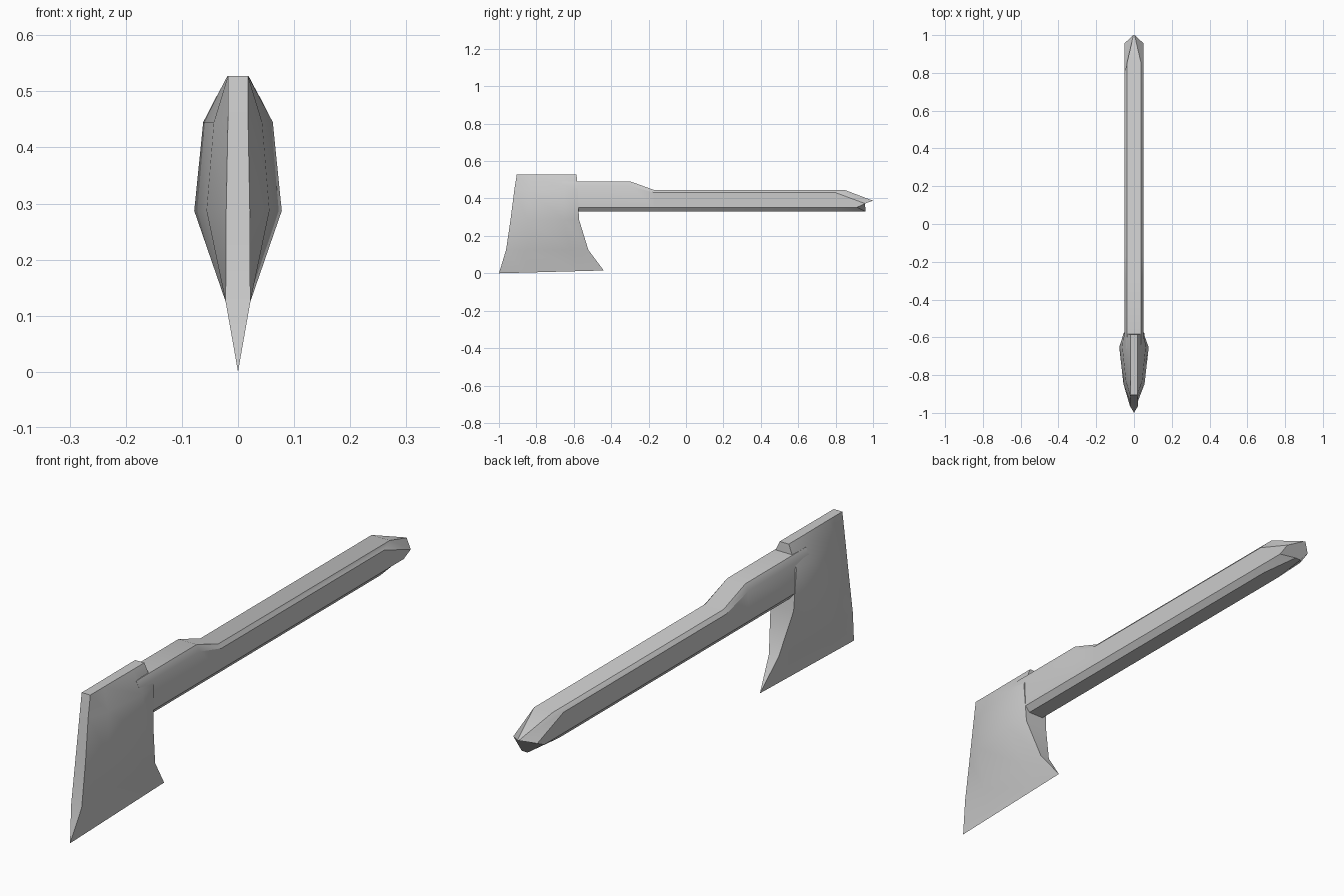
import bpy, bmesh

if "Cube" in bpy.data.objects:
    bpy.data.objects.remove(bpy.data.objects["Cube"])


def loft(name, halves, cap_last=True):
    """Skin mirrored half-sections; each half-section is a list of (x, y, z) with x >= 0."""
    bm = bmesh.new()
    rings = []
    for half in halves:
        full = half + [(-x, y, z) for x, y, z in reversed(half)]
        rings.append([bm.verts.new(p) for p in full])
    for a, b in zip(rings, rings[1:]):
        n = len(a)
        for i in range(n):
            j = (i + 1) % n
            bm.faces.new((a[i], a[j], b[j], b[i]))
    bm.faces.new(rings[0])
    if cap_last:
        bm.faces.new(rings[-1])
    bmesh.ops.remove_doubles(bm, verts=bm.verts, dist=0.0005)
    bmesh.ops.recalc_face_normals(bm, faces=bm.faces)
    mesh = bpy.data.meshes.new(name)
    bm.to_mesh(mesh)
    bm.free()
    ob = bpy.data.objects.new(name, mesh)
    bpy.context.collection.objects.link(ob)
    bpy.ops.object.select_all(action='DESELECT')
    ob.select_set(True)
    bpy.context.view_layer.objects.active = ob
    bpy.ops.object.shade_smooth_by_angle(angle=0.5)
    return ob


# Axe head: rows from poll to cutting edge
# (z, front y, back y, half widths at front, front bulge, eye bulge, back)
rows = [
    (0.527, -0.905, -0.585, (0.018, 0.018, 0.019, 0.019)),
    (0.445, -0.918, -0.579, (0.018, 0.043, 0.062, 0.055)),
    (0.287, -0.938, -0.572, (0.021, 0.056, 0.078, 0.048)),
    (0.125, -0.962, -0.522, (0.022, 0.022, 0.022, 0.020)),
    (0.000, -1.000, -0.440, (0, 0, 0, 0)),
]
head = []
for z, front, back, widths in rows:
    ys = [front + (back - front) * t for t in (0, 0.25, 0.78, 1)]
    edge_rise = 0.015 if z == 0 else 0
    head.append([(w, y, z + edge_rise * (y + 1) / 0.56) for w, y in zip(widths, ys)])
loft("axe_head", head, cap_last=False)


# Handle: chamfered section, raised shoulder near the head, pointed butt
def section(y, top, bevel):
    return [(0.038, y, top), (0.05, y, top - bevel), (0.05, y, 0.353), (0.032, y, 0.33)]


butt_start = [(0.038, 0.85, 0.445), (0.05, 0.80, 0.431), (0.05, 0.80, 0.353), (0.032, 0.80, 0.33)]
butt_tip = [(0.003, 1.0, 0.388), (0.05, 0.957, 0.373), (0.05, 0.915, 0.353), (0.012, 0.96, 0.33)]
loft("handle", [
    section(-0.66, 0.492, 0.024),
    section(-0.30, 0.492, 0.024),
    section(-0.17, 0.445, 0.014),
    butt_start,
    butt_tip,
])
